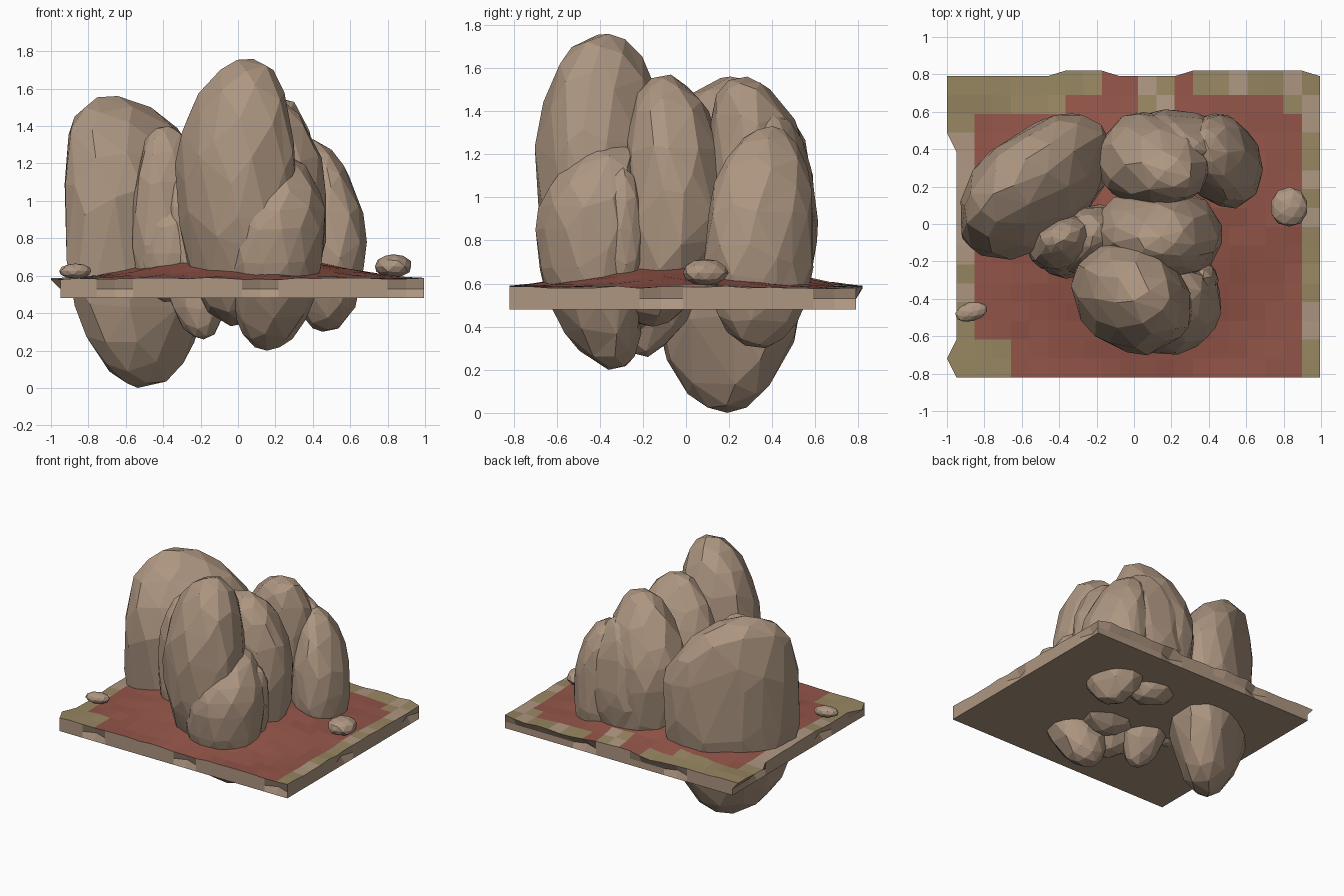
import bpy, bmesh, math, random
from mathutils import Vector, noise

if "Cube" in bpy.data.objects:
    bpy.data.objects.remove(bpy.data.objects["Cube"])

def material(name, rgb):
    m = bpy.data.materials.new(name)
    m.diffuse_color = (*rgb, 1)
    m.use_nodes = True
    m.node_tree.nodes["Principled BSDF"].inputs["Base Color"].default_value = m.diffuse_color
    return m

STONE = material("stone", (0.42, 0.305, 0.22))
RED = material("red_soil", (0.29, 0.09, 0.065))
OLIVE = material("dry_grass", (0.31, 0.24, 0.12))

def finish(bm, name, mats):
    bmesh.ops.recalc_face_normals(bm, faces=bm.faces[:])
    me = bpy.data.meshes.new(name)
    bm.to_mesh(me)
    bm.free()
    for m in mats:
        me.materials.append(m)
    ob = bpy.data.objects.new(name, me)
    bpy.context.collection.objects.link(ob)
    return ob

# Faceted egg-shaped boulder: separate upper and lower lengths, leaning top and bottom
def rock(name, x, y, rx, ry, yaw, zmid, ztop, zbot, top=(0, 0), bot=(0, 0), n=2.1, sub=3, rough=0.07):
    rng = random.Random(name)
    bm = bmesh.new()
    bmesh.ops.create_icosphere(bm, subdivisions=sub, radius=1)
    seed = Vector((x * 9, y * 9, ztop * 5))
    c, s = math.cos(math.radians(yaw)), math.sin(math.radians(yaw))
    for v in bm.verts:
        p = v.co.normalized()
        h = math.hypot(p.x, p.y)
        p *= (h ** n + abs(p.z) ** n) ** (-1 / n)
        f = 1.01 + rough * noise.noise(p * 1.7 + seed) + rng.uniform(-0.025, 0.025)
        a, b = p.x * rx * f, p.y * ry * f
        lean = top if p.z > 0 else bot
        z = zmid + p.z * ((ztop - zmid) if p.z > 0 else (zmid - zbot))
        t = p.z * p.z
        v.co = (x + a * c - b * s + lean[0] * t, y + a * s + b * c + lean[1] * t, z)
    ob = finish(bm, name, [STONE])
    if sub > 2:
        # Irregular, larger facets
        ob.modifiers.new("facets", 'DECIMATE').ratio = 0.5

rock("left_boulder", -0.53, 0.2, 0.48, 0.29, 41, 0.93, 1.56, 0.0, (-0.15, 0.02), (0.03, -0.02), 2.1)
rock("tall_boulder", -0.01, -0.39, 0.33, 0.285, -38, 1.12, 1.76, 0.33, (0.06, 0.01), (0, 0.08), 2.1)
rock("front_boulder", 0.19, -0.45, 0.275, 0.25, 10, 0.85, 1.26, 0.2, (0.0, 0.13), (-0.03, 0.12))
rock("middle_boulder", 0.13, -0.05, 0.34, 0.25, -5, 0.93, 1.57, 0.4, (0.0, -0.05), (0.0, -0.12))
rock("back_boulder", 0.1, 0.34, 0.31, 0.25, -8, 0.95, 1.56, 0.38, (0.1, -0.08), (0.1, 0.05))
rock("back_right_boulder", 0.27, 0.46, 0.27, 0.14, -12, 0.88, 1.4, 0.47, (-0.03, -0.05))
rock("right_boulder", 0.47, 0.34, 0.2, 0.26, 20, 0.76, 1.33, 0.3, (-0.09, 0.05))
rock("left_spire", -0.37, -0.1, 0.2, 0.14, 25, 0.85, 1.4, 0.46, (-0.02, 0.03), n=2.3)
rock("small_spire", -0.22, -0.1, 0.2, 0.2, -30, 0.85, 1.29, 0.26, (-0.02, 0.05), (0.03, -0.1))
rock("lower_left_lump", -0.4, -0.18, 0.15, 0.1, -30, 0.72, 1.02, 0.5, (0.02, 0.02), sub=2)
rock("side_chip", 0.37, -0.29, 0.08, 0.09, 10, 0.85, 1.14, 0.55, sub=2)
rock("right_pebble", 0.83, 0.09, 0.1, 0.105, 0, 0.65, 0.715, 0.59, sub=2)
rock("left_pebble", -0.87, -0.47, 0.088, 0.05, 15, 0.625, 0.665, 0.585, sub=2)

# Ground slab: mounded grid on top, rough walls, flat underside
bm = bmesh.new()
NX, NY = 20, 16
X0, X1, Y0, Y1 = -0.95, 0.995, -0.82, 0.79
rng = random.Random(4)
grid = {}
for i in range(NX + 1):
    for j in range(NY + 1):
        x, y = X0 + (X1 - X0) * i / NX, Y0 + (Y1 - Y0) * j / NY
        r = min(1, math.hypot(x / 1.02, y / 0.9))
        z = 0.583 + 0.14 * (0.5 + 0.5 * math.cos(math.pi * r)) + rng.uniform(-0.006, 0.006)
        if i == 0 and (y > 0.45 or -0.8 < y < -0.7):
            x = -1.0
        if j == NY and (-0.4 < x < -0.1 or 0.3 < x < 0.9):
            y += 0.03
        grid[i, j] = bm.verts.new((x, y, z))

# Red soil in the middle, grass at the corners, bare stone along the rim
def zone(x, y):
    red = -0.84 < x < 0.94 and y < (0.75 if -0.4 < x < 0.8 else 0.59)
    if (x < -0.7 and y < -0.62) or (0.02 < x < 0.2 and y > 0.62):
        red = False
    if red:
        return 1
    if x < 0:
        return 2 if y > 0.45 or y < -0.62 or (x < -0.84 and rng.random() < 0.3) else 0
    return 2 if rng.random() < 0.6 else 0

for i in range(NX):
    for j in range(NY):
        q = [grid[i, j], grid[i + 1, j], grid[i + 1, j + 1], grid[i, j + 1]]
        f = bm.faces.new(q)
        m = f.calc_center_median()
        f.material_index = zone(m.x, m.y)

# Walls with shallow chipped notches, and underside
ring = [(i, 0) for i in range(NX)] + [(NX, j) for j in range(NY)]
ring += [(i, NY) for i in range(NX, 0, -1)] + [(0, j) for j in range(NY, 0, -1)]
low = [bm.verts.new((X0 + (X1 - X0) * i / NX, Y0 + (Y1 - Y0) * j / NY, 0.48)) for i, j in ring]
mid = []
for k, (i, j) in enumerate(ring):
    d = 0.035 if k % 8 == 3 else 0.0
    p = low[k].co
    inx = d if i == 0 else -d if i == NX else 0
    iny = d if j == 0 else -d if j == NY else 0
    mid.append(bm.verts.new((p.x + inx, p.y + iny, 0.53)))
top = [grid[k] for k in ring]
for a, b in ((top, mid), (mid, low)):
    for k in range(len(ring)):
        n = (k + 1) % len(ring)
        bm.faces.new((a[k], b[k], b[n], a[n]))
bm.faces.new(low[::-1])
finish(bm, "ground_slab", [STONE, RED, OLIVE])
